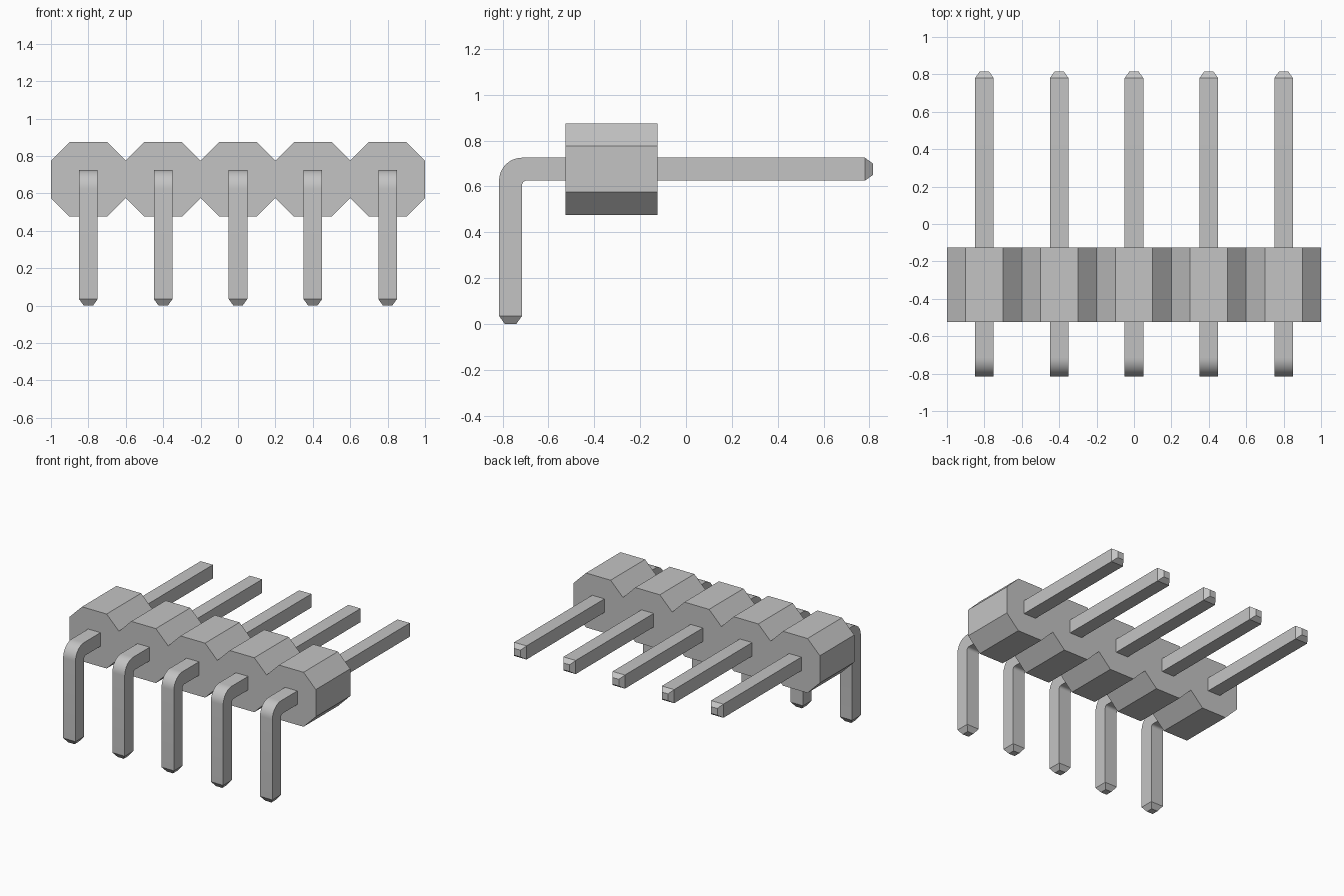
import bpy, bmesh
from math import sin, cos, pi, radians

cube = bpy.data.objects.get("Cube")
if cube:
    bpy.data.objects.remove(cube, do_unlink=True)

grey = bpy.data.materials.new("plain_grey")
grey.use_nodes = True
colour = (0.55, 0.55, 0.55, 1)
grey.diffuse_color = colour
grey.node_tree.nodes["Principled BSDF"].inputs["Base Color"].default_value = colour

COUNT, PITCH = 5, 0.4
AXIS_Z = 0.675          # height of the horizontal pin axis
HALF = 0.05             # half thickness of a pin
TIP_HALF, TIP_LEN = 0.025, 0.035
END_Y = 0.815
LEG_Y = -END_Y + HALF   # centre line of the vertical legs
centres = [(i - (COUNT - 1) / 2) * PITCH for i in range(COUNT)]


def finish(name, bm):
    bmesh.ops.recalc_face_normals(bm, faces=bm.faces)
    mesh = bpy.data.meshes.new(name)
    bm.to_mesh(mesh)
    bm.free()
    mesh.materials.append(grey)
    obj = bpy.data.objects.new(name, mesh)
    bpy.context.collection.objects.link(obj)
    return obj


# Housing: a row of joined octagons, extruded front to back
def make_housing(front, back):
    r, flat = PITCH / 2, PITCH / 4
    upper = [(-COUNT * r, flat)]
    for c in centres:
        upper += [(c - flat, r), (c + flat, r), (c + r, flat)]
    outline = upper + [(x, -z) for x, z in reversed(upper)]
    bm = bmesh.new()
    face = bm.faces.new([bm.verts.new((x, front, AXIS_Z + z)) for x, z in outline])
    moved = bmesh.ops.extrude_face_region(bm, geom=[face], use_keep_orig=True)
    verts = [v for v in moved["geom"] if isinstance(v, bmesh.types.BMVert)]
    bmesh.ops.translate(bm, verts=verts, vec=(0, back - front, 0))
    return finish("housing", bm)


# Pin: square section swept up the leg, round the bend and out to the back
def make_pin(name, x):
    def across_leg(z, h):
        return (LEG_Y - h, z), (LEG_Y + h, z), h

    def across_arm(y, h):
        return (y, AXIS_Z + h), (y, AXIS_Z - h), h

    def arc(y, z, radius, a):
        return y - radius * cos(a), z + radius * sin(a)

    stations = [across_leg(0, TIP_HALF), across_leg(TIP_LEN, HALF)]
    outer_r, inner_r, steps = 0.1, 0.02, 10
    for i in range(steps + 1):
        a = pi / 2 * i / steps
        outer = arc(LEG_Y - HALF + outer_r, AXIS_Z + HALF - outer_r, outer_r, a)
        inner = arc(LEG_Y + HALF + inner_r, AXIS_Z - HALF - inner_r, inner_r, a)
        stations.append((outer, inner, HALF))
    stations += [across_arm(END_Y - TIP_LEN, HALF), across_arm(END_Y, TIP_HALF)]

    bm = bmesh.new()
    rings = []
    for outer, inner, h in stations:
        corners = [(-h, outer), (h, outer), (h, inner), (-h, inner)]
        rings.append([bm.verts.new((x + dx, *p)) for dx, p in corners])
    for a, b in zip(rings, rings[1:]):
        for k in range(4):
            n = (k + 1) % 4
            bm.faces.new((a[k], a[n], b[n], b[k]))
    bm.faces.new(rings[0])
    bm.faces.new(rings[-1])
    return finish(name, bm)


make_housing(-0.525, -0.125)
pins = [make_pin(f"pin_{i + 1}", x) for i, x in enumerate(centres)]

# Smooth bends, sharp corners
bpy.ops.object.select_all(action="DESELECT")
for pin in pins:
    pin.select_set(True)
bpy.context.view_layer.objects.active = pins[0]
bpy.ops.object.shade_smooth_by_angle(angle=radians(30))
